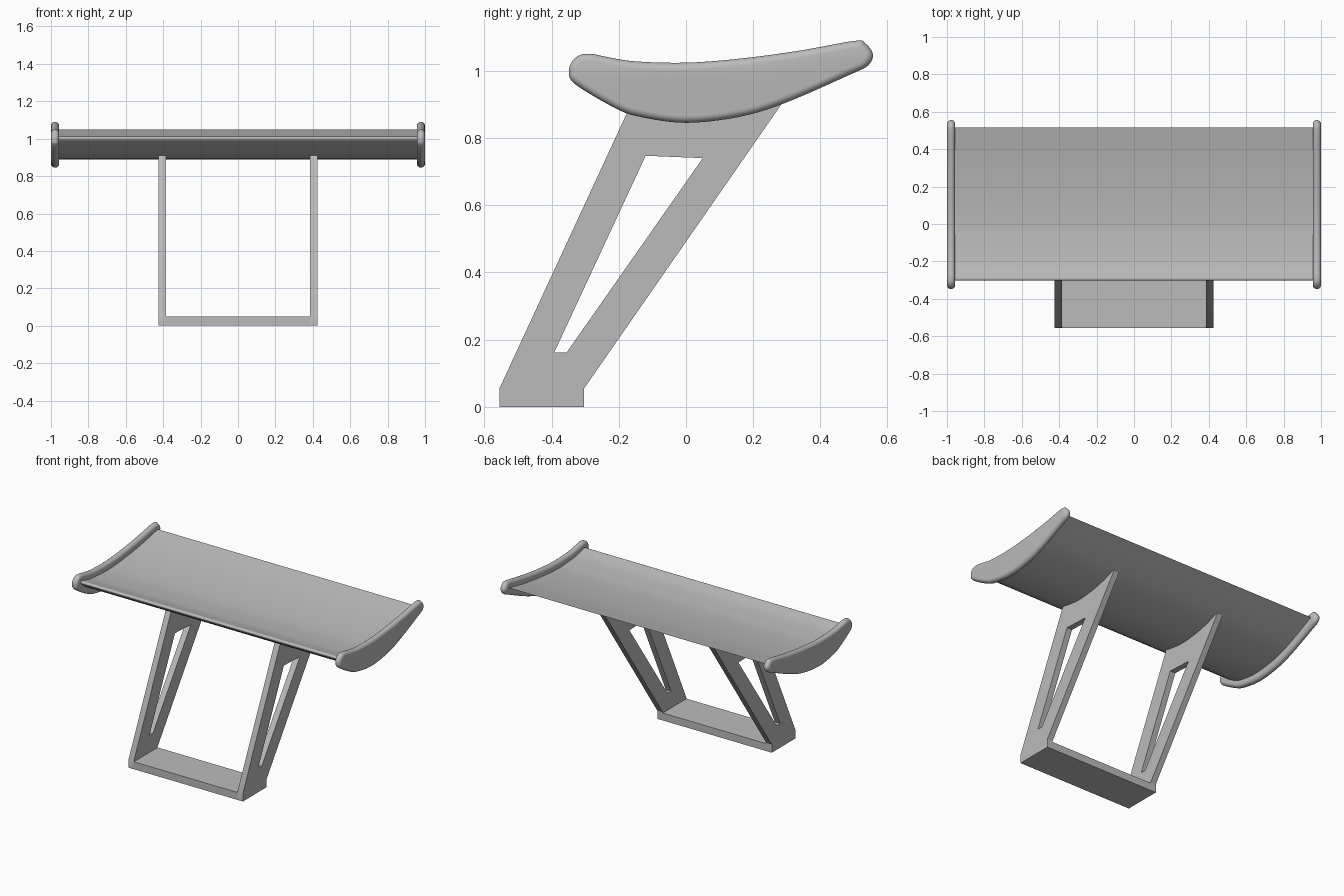
import bpy
import bmesh
from mathutils import Matrix, Vector

if "Cube" in bpy.data.objects:
    bpy.data.objects.remove(bpy.data.objects["Cube"])

grey = bpy.data.materials.new("plain grey")
grey.use_nodes = True
grey.diffuse_color = (0.5, 0.5, 0.5, 1)
grey.node_tree.nodes["Principled BSDF"].inputs["Base Color"].default_value = (0.5, 0.5, 0.5, 1)

# local x, y, z of a side profile become world y, z, x
SIDEWAYS = Matrix(((0, 0, 1, 0), (1, 0, 0, 0), (0, 1, 0, 0), (0, 0, 0, 1)))


def smooth_path(pts, closed=True, steps=5):
    """Catmull-Rom curve through the points."""
    p = [Vector(q) for q in pts]
    n = len(p)
    get = (lambda i: p[i % n]) if closed else (lambda i: p[max(0, min(n - 1, i))])
    out = []
    for i in range(n if closed else n - 1):
        a, b, c, d = (get(i + k) for k in (-1, 0, 1, 2))
        for s in range(steps):
            t = s / steps
            out.append(0.5 * (2 * b + (c - a) * t + (2 * a - 5 * b + 4 * c - d) * t ** 2
                              + (3 * b - a - 3 * c + d) * t ** 3))
    return out if closed else out + [p[-1]]


def side_plate(name, loops, x, half, rounded=False):
    """Plate with a side profile; later loops are holes, rounded gives a half-round rim."""
    curve = bpy.data.curves.new(name, "CURVE")
    curve.dimensions = "2D"
    curve.fill_mode = "BOTH"
    for loop in loops:
        spline = curve.splines.new("POLY")
        spline.points.add(len(loop) - 1)
        for point, (y, z) in zip(spline.points, loop):
            point.co = (y, z, 0, 1)
        spline.use_cyclic_u = True
    if rounded:
        curve.bevel_depth = half
        curve.offset = -half
        curve.bevel_resolution = 5
    else:
        curve.extrude = half
    temp = bpy.data.objects.new(name + " outline", curve)
    bpy.context.collection.objects.link(temp)
    graph = bpy.context.evaluated_depsgraph_get()
    mesh = bpy.data.meshes.new_from_object(temp.evaluated_get(graph))
    bpy.data.objects.remove(temp)

    bm = bmesh.new()
    bm.from_mesh(mesh)
    bmesh.ops.remove_doubles(bm, verts=bm.verts, dist=0.0002)
    bm.transform(Matrix.Translation((x, 0, 0)) @ SIDEWAYS)
    bmesh.ops.recalc_face_normals(bm, faces=bm.faces)
    bm.to_mesh(mesh)
    bm.free()
    mesh.name = name
    mesh.materials.clear()
    mesh.materials.append(grey)
    obj = bpy.data.objects.new(name, mesh)
    bpy.context.collection.objects.link(obj)
    bpy.ops.object.select_all(action="DESELECT")
    obj.select_set(True)
    bpy.context.view_layer.objects.active = obj
    bpy.ops.object.shade_smooth_by_angle(angle=0.6)
    return obj


# wing blade: round nose, sharp trailing edge
wing = smooth_path([(.515, 1.05), (.3, .951), (.16, .908), (0, .89), (-.13, .904),
                    (-.2, .928), (-.28, .978), (-.302, 1), (-.295, 1.011), (-.275, 1.008),
                    (-.2, .991), (-.1, .982), (0, .979), (.16, .991), (.34, 1.015),
                    (.515, 1.05)], closed=False)[:-1]
side_plate("wing", [wing], 0, .975)

# end plates, and struts with a long cut-out
end = smooth_path([(-.348, .997), (-.339, 1.027), (-.315, 1.047), (-.28, 1.05), (-.24, 1.042),
                   (-.152, 1.028), (0, 1.024), (.16, 1.036), (.339, 1.06), (.502, 1.089),
                   (.535, 1.08), (.556, 1.048), (.541, 1.015), (.487, .988), (.297, .905),
                   (.16, .863), (0, .845), (-.137, .863), (-.211, .889), (-.33, .96)])
strut = [(-.555, 0), (-.303, 0), (-.303, .055), (.32, .952), (-.15, .93), (-.555, .055)]
hole = [(-.392, .162), (-.355, .162), (.05, .74), (-.12, .747)]
for side, s in (("left", 1), ("right", -1)):
    side_plate(side + "_end_plate", [end], s * .978, .022, rounded=True)
    side_plate(side + "_strut", [strut, hole], s * .405, .02)

# base bar joining the struts
side_plate("base_bar", [[(-.555, 0), (-.303, 0), (-.303, .05), (-.555, .05)]], 0, .386)
